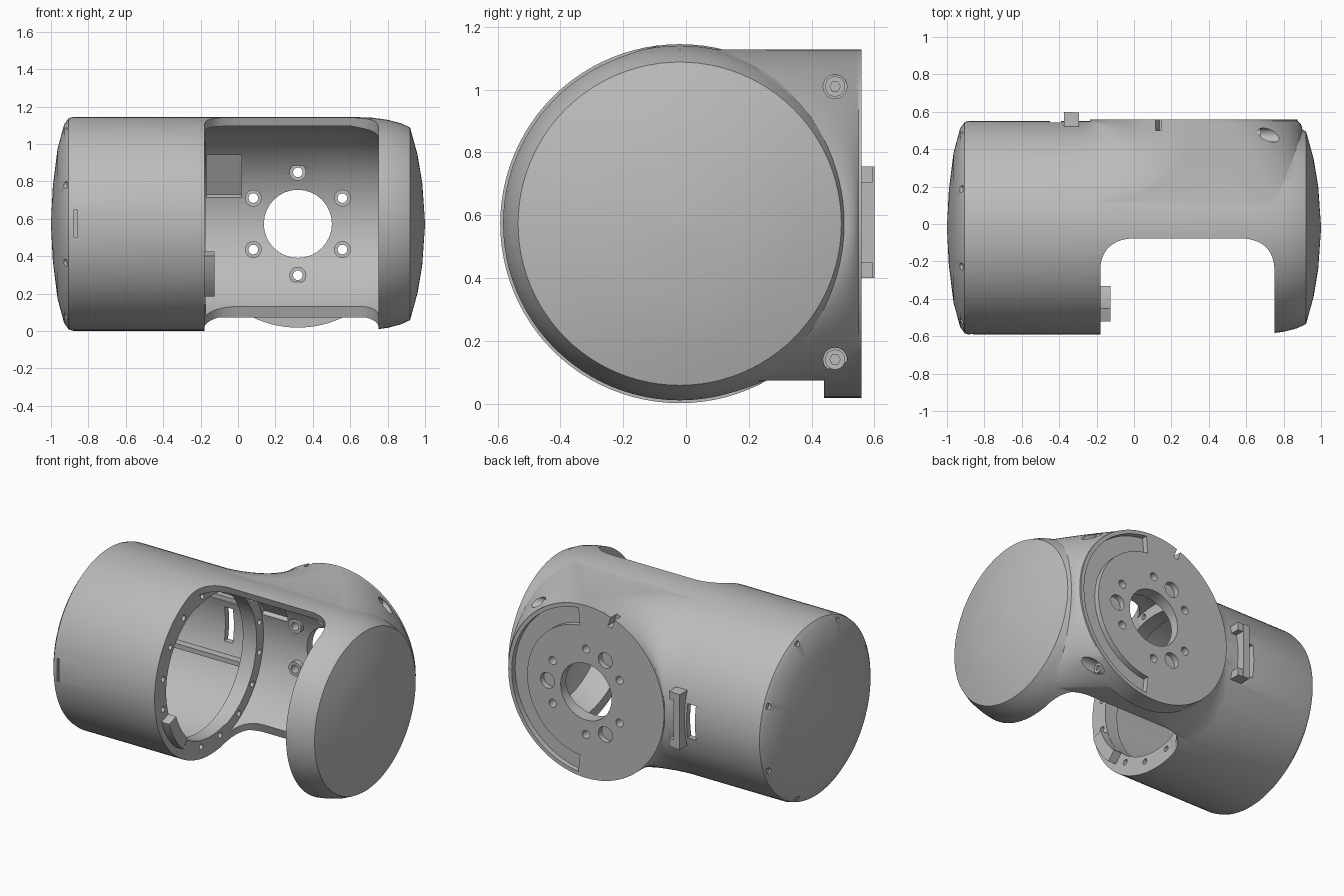
import bpy, bmesh, math
from mathutils import Matrix, Vector

cube = bpy.data.objects.get("Cube")
if cube:
    bpy.data.objects.remove(cube)

CY, CZ = -0.02, 0.573      # barrel axis
FX, FZ = 0.32, 0.573       # flange axis

grey = bpy.data.materials.new("casting_grey")
grey.use_nodes = True
grey.diffuse_color = (0.5, 0.5, 0.5, 1)
grey.node_tree.nodes["Principled BSDF"].inputs["Base Color"].default_value = (0.5, 0.5, 0.5, 1)


def finish(name, bm):
    bmesh.ops.recalc_face_normals(bm, faces=bm.faces)
    mesh = bpy.data.meshes.new(name)
    bm.to_mesh(mesh)
    bm.free()
    mesh.materials.append(grey)
    ob = bpy.data.objects.new(name, mesh)
    bpy.context.collection.objects.link(ob)
    return ob


def skin(name, rings):
    """Closed solid through rings that have equal point counts."""
    bm = bmesh.new()
    loops = [[bm.verts.new(p) for p in ring] for ring in rings]
    n = len(loops[0])
    for a, b in zip(loops, loops[1:]):
        for i in range(n):
            j = (i + 1) % n
            bm.faces.new((a[i], a[j], b[j], b[i]))
    bm.faces.new(loops[0])
    bm.faces.new(loops[-1])
    return finish(name, bm)


def turned(name, profile, n=96):
    """Solid of (x, radius) pairs turned about the barrel axis."""
    return skin(name, [[(x, CY + r * math.cos(math.tau * i / n), CZ + r * math.sin(math.tau * i / n))
                        for i in range(n)] for x, r in profile])


def rod(name, axis, centre, r, lo, hi, n=24):
    """Cylinder along x or y; centre gives the other two coordinates."""
    rings = []
    for t in (lo, hi):
        ring = []
        for i in range(n):
            a = math.tau * i / n
            u, v = centre[0] + r * math.cos(a), centre[1] + r * math.sin(a)
            ring.append((t, u, v) if axis == "x" else (u, t, v))
        rings.append(ring)
    return skin(name, rings)


def box(name, lo, hi, turn=None):
    bm = bmesh.new()
    lo, hi = Vector(lo), Vector(hi)
    bmesh.ops.create_cube(bm, size=1, matrix=Matrix.Translation((lo + hi) / 2) @ (turn or Matrix())
                          @ Matrix.Diagonal((*(hi - lo), 1)))
    return finish(name, bm)


def arc_band(inner, outer, start, end, n=40):
    """Flat outline of part of a ring, as (u, v) pairs; angles in degrees."""
    arc = [math.radians(start + (end - start) * i / n) for i in range(n + 1)]
    return ([(outer * math.cos(a), outer * math.sin(a)) for a in arc]
            + [(inner * math.cos(a), inner * math.sin(a)) for a in reversed(arc)])


def combine(target, other, op):
    mod = target.modifiers.new(op, "BOOLEAN")
    mod.operation, mod.solver, mod.object = op, "EXACT", other
    bpy.context.view_layer.objects.active = target
    bpy.ops.object.modifier_apply(modifier=mod.name)
    bpy.data.objects.remove(other)


def cut(other):
    combine(housing, other, "DIFFERENCE")


def add(other):
    combine(housing, other, "UNION")


def bezier(a, c, b, n=14):
    return [tuple((1 - t) ** 2 * a[k] + 2 * t * (1 - t) * c[k] + t * t * b[k] for k in (0, 1))
            for t in (i / n for i in range(n + 1))]


# Barrel with domed ends
housing = turned("housing", [(-1, 0.005), (-0.99, 0.2), (-0.965, 0.4), (-0.93, 0.53), (-0.905, 0.565),
                             (-0.88, 0.572), (0.6, 0.572), (0.72, 0.567), (0.8, 0.556), (0.87, 0.538),
                             (0.92, 0.515), (0.96, 0.37), (0.985, 0.22), (1, 0.005)])

# Rear body blending the barrel into the flange, as a stack of level slices:
# a hollow fillet on the barrel side, nearly straight on the domed side
slices = []
for i in range(41):
    dz = -0.5 + 1.055 * (0.5 - 0.5 * math.cos(math.pi * i / 40))
    rf = 0.555 - 0.05 * max(0, (-dz - 0.4) / 0.1)
    w = math.sqrt(max(0.0001, rf * rf - dz * dz))
    t = math.sqrt(0.57 ** 2 - dz * dz)
    y = CY + t - 0.004
    xa = 0.62 + 0.28 * math.sqrt(t / 0.57)
    rim = 0.569 - 0.045 * ((xa - 0.6) / 0.3) ** 2
    ya = CY + math.sqrt(max(0, rim * rim - dz * dz))
    outline = bezier((-0.4, y), (FX - w, y), (FX - w, 0.55))
    middle = ((FX + w + xa) / 2 + 0.01, (0.55 + ya) / 2 + 0.01)
    outline += bezier((FX + w, 0.55), middle, (xa, ya))
    outline += [(xa, -0.1), (-0.4, -0.1)]
    slices.append([(px, py, CZ + dz) for px, py in outline])
add(skin("rear_body", slices))
add(rod("flange", "y", (FX, FZ), 0.555, 0.44, 0.56, 96))

# Hollow inside, leaving a ring wall between the barrel and the bay
cut(turned("barrel_bore", [(-0.93, 0.45), (-0.9, 0.535), (-0.27, 0.535)]))
cut(turned("ring_bore", [(-0.4, 0.455), (0, 0.455)]))
cut(turned("bay_bore", [(-0.172, 0.525), (0.6, 0.525), (0.8, 0.49), (0.9, 0.44), (0.95, 0.2)]))

# Front opening with rounded back corners, cut further back underneath
opening = []
for z, back in ((1.3, -0.13), (-0.1, 0.34)):
    pts = [(-0.18, -1), (0.75, -1)]
    pts += bezier((0.75, back - 0.17), (0.74, back - 0.01), (0.58, back), 10)
    pts += bezier((-0.01, back), (-0.17, back - 0.01), (-0.18, back - 0.17), 10)
    opening.append([(x, y, z) for x, y in pts])
cut(skin("opening", opening))

# Flange centre hole, bolt holes with low bosses, dowel holes
cut(rod("centre_hole", "y", (FX, FZ), 0.182, 0.2, 0.8, 32))
for k in range(6):
    a = math.radians(30 + 60 * k)
    dz = 0.275 * math.sin(a)
    c = (FX + 0.275 * math.cos(a), FZ + dz)
    wall = CY + math.sqrt(0.525 ** 2 - dz * dz)
    add(rod("bolt_boss", "y", c, 0.045, wall - 0.025, 0.51))
    cut(rod("bolt_hole", "y", c, 0.026, 0.2, 0.8, 16))
for k in range(3):
    a = math.tau * k / 3
    cut(rod("dowel_hole", "y", (FX + 0.275 * math.cos(a), FZ + 0.275 * math.sin(a)), 0.05, 0.525, 0.7))

# Half ring channel and timing notch in the flange face
cut(skin("channel", [[(FX + u, y, FZ + v) for u, v in arc_band(0.42, 0.53, -84, 84)] for y in (0.525, 0.7)]))
cut(box("notch", (0.112, 0.5, 1.03), (0.142, 0.7, 1.17), Matrix.Rotation(math.radians(-20), 4, "Y")))

# Counterbored side screws
for z in (FZ - 0.433, FZ + 0.437):
    cut(rod("counterbore", "x", (0.475, z), 0.038, 0.66, 1.1))
    screw = rod("side_screw", "x", (0.475, z), 0.032, 0.63, 0.675)
    combine(screw, rod("socket", "x", (0.475, z), 0.017, 0.662, 0.8, 6), "DIFFERENCE")

# Small holes round the barrel end and on the ring wall
for k in range(8):
    a = math.radians(22.5 + 45 * k)
    cut(rod("rim_hole", "x", (CY + 0.545 * math.cos(a), CZ + 0.545 * math.sin(a)), 0.02, -1.1, -0.915, 12))
for k in range(16):
    a = math.tau * (k + 0.5) / 16
    cut(rod("ring_hole", "x", (CY + 0.495 * math.cos(a), CZ + 0.495 * math.sin(a)), 0.018, -0.23, -0.1, 12))

# Front slit, rear cable window and a shallow pocket inside the bay
cut(box("slit", (-0.877, -0.7, 0.5), (-0.862, -0.575, 0.65)))
cut(box("window", (-0.45, 0.4, 0.46), (-0.39, 0.7, 0.68)))
tilt = math.radians(30)
hub = Vector((-0.075, CY + 0.515 * math.cos(tilt), CZ + 0.515 * math.sin(tilt)))
half = Vector((0.093, 0.022, 0.13))
cut(box("pocket", hub - half, hub + half, Matrix.Rotation(tilt, 4, "X")))

# Rear latch, with arms reaching towards the flange
add(box("latch", (-0.375, 0.52, 0.4), (-0.33, 0.6, 0.755)))
for z in (0.4, 0.705):
    add(box("latch_arm", (-0.345, 0.52, z), (-0.295, 0.595, z + 0.05)))

# Curved bracket on the ring wall
add(skin("bracket", [[(x, CY - u, CZ - v) for u, v in arc_band(0.456, 0.53, 19, 47, 10)]
                     for x in (-0.2, -0.125)]))

# Rails along the inside of the barrel
for z in (0.36, 0.756):
    add(box("rail", (-0.89, 0.435, z), (-0.26, 0.485, z + 0.03)))

for ob in [o for o in bpy.data.objects if o.type == "MESH" and grey.name in o.data.materials]:
    bpy.ops.object.select_all(action="DESELECT")
    ob.select_set(True)
    bpy.context.view_layer.objects.active = ob
    bpy.ops.object.shade_smooth_by_angle(angle=math.radians(28))
